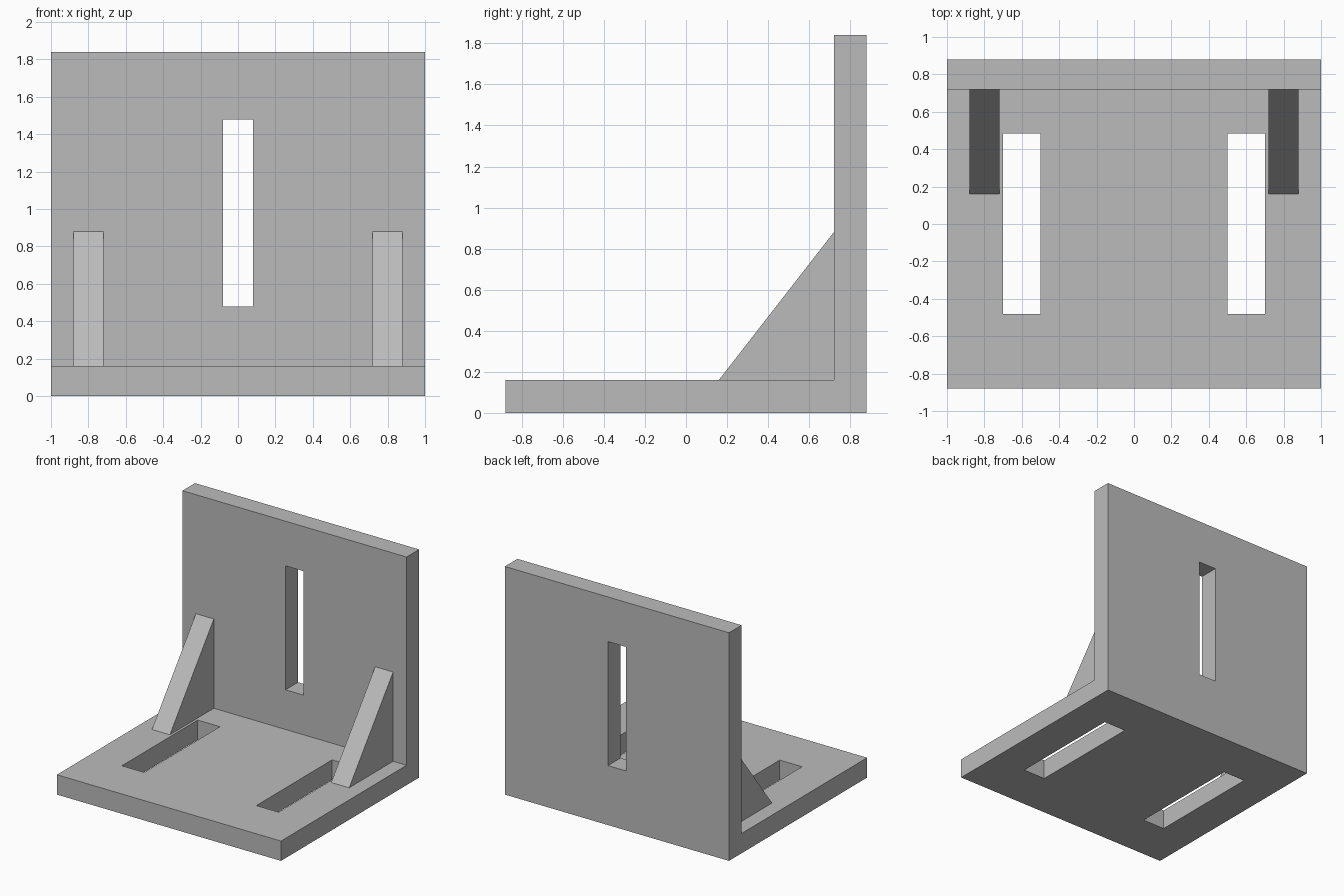
import bpy
import bmesh
from mathutils import Vector

cube = bpy.data.objects.get("Cube")
if cube:
    bpy.data.objects.remove(cube, do_unlink=True)

WIDTH, DEPTH, HEIGHT, THICK = 2.0, 1.76, 1.84, 0.16
BACK = DEPTH / 2
INNER = BACK - THICK

grey = bpy.data.materials.new("plain grey")
grey.use_nodes = True
colour = (0.5, 0.5, 0.5, 1)
grey.diffuse_color = colour
grey.node_tree.nodes["Principled BSDF"].inputs["Base Color"].default_value = colour


def prism(name, profile, x0, x1):
    """Extrude a (y, z) profile along x."""
    bm = bmesh.new()
    face = bm.faces.new([bm.verts.new((x0, y, z)) for y, z in profile])
    grown = bmesh.ops.extrude_face_region(bm, geom=[face])["geom"]
    verts = [g for g in grown if isinstance(g, bmesh.types.BMVert)]
    bmesh.ops.translate(bm, vec=Vector((x1 - x0, 0, 0)), verts=verts)
    bmesh.ops.recalc_face_normals(bm, faces=bm.faces)
    mesh = bpy.data.meshes.new(name)
    bm.to_mesh(mesh)
    bm.free()
    mesh.materials.append(grey)
    obj = bpy.data.objects.new(name, mesh)
    bpy.context.collection.objects.link(obj)
    return obj


def cut_slot(target, x0, x1, y0, y1, z0, z1):
    """Cut a rectangular slot through the target."""
    box = [(y0, z0), (y1, z0), (y1, z1), (y0, z1)]
    cutter = prism("slot_cutter", box, x0, x1)
    cutter.hide_render = True
    mod = target.modifiers.new("slot", "BOOLEAN")
    mod.operation = "DIFFERENCE"
    mod.solver = "EXACT"
    mod.object = cutter
    bpy.context.view_layer.objects.active = target
    bpy.ops.object.modifier_apply(modifier=mod.name)
    bpy.data.objects.remove(cutter, do_unlink=True)


# Base and upright plate as one L-shaped piece
bracket = prism("angle_bracket", [
    (-BACK, 0), (BACK, 0), (BACK, HEIGHT),
    (INNER, HEIGHT), (INNER, THICK), (-BACK, THICK)], -WIDTH / 2, WIDTH / 2)

# Slot in the upright plate
cut_slot(bracket, -0.08, 0.08, INNER - 0.1, BACK + 0.1, 0.48, 1.48)

# Paired base slots and triangular gussets
for side, label in ((1, "left"), (-1, "right")):
    slot_x = sorted((side * 0.5, side * 0.7))
    cut_slot(bracket, *slot_x, -0.48, 0.485, -0.1, THICK + 0.1)
    gusset_x = sorted((side * 0.72, side * 0.88))
    prism(label + "_gusset",
          [(0.16, THICK), (INNER, THICK), (INNER, 0.88)], *gusset_x)
